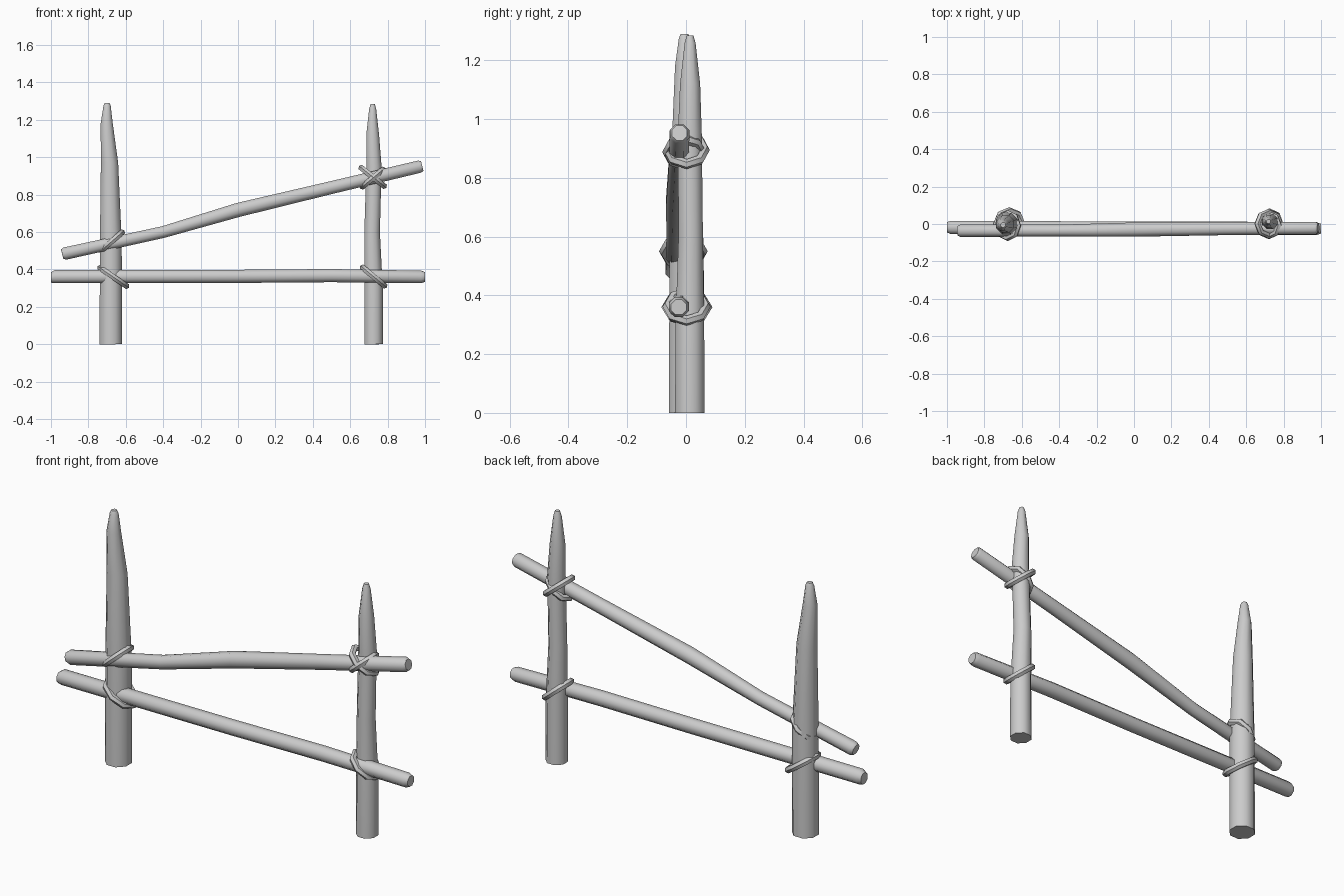
import bpy, bmesh, math
from mathutils import Vector

if "Cube" in bpy.data.objects:
    bpy.data.objects.remove(bpy.data.objects["Cube"])

wood = bpy.data.materials.new("pale grey wood")
wood.use_nodes = True
wood.diffuse_color = (0.6, 0.6, 0.6, 1)
wood.node_tree.nodes["Principled BSDF"].inputs["Base Color"].default_value = (0.6, 0.6, 0.6, 1)


def sweep(name, path, radii, sides, closed=False):
    """Skin a round tube along a path lying roughly in the xz plane."""
    bm = bmesh.new()
    pts = [Vector(p) for p in path]
    n = len(pts)
    rings = []
    for i, p in enumerate(pts):
        if closed:
            tangent = pts[(i + 1) % n] - pts[i - 1]
            # Cross-section axes from the plane normal of the loop
            side = (pts[0] - pts[n // 2]).cross(Vector((0, 1, 0))).normalized()
        else:
            tangent = pts[-1] - pts[0]
            side = Vector((0, 1, 0))
        tangent.normalize()
        side = (side - tangent * side.dot(tangent)).normalized()
        other = tangent.cross(side)
        ring = []
        for k in range(sides):
            a = math.tau * (k + 0.5) / sides
            ring.append(bm.verts.new(p + radii[i] * (math.cos(a) * side + math.sin(a) * other)))
        rings.append(ring)
    for i in range(n if closed else n - 1):
        a, b = rings[i], rings[(i + 1) % n]
        for k in range(sides):
            j = (k + 1) % sides
            bm.faces.new((a[k], a[j], b[j], b[k]))
    if not closed:
        bm.faces.new(rings[0])
        bm.faces.new(rings[-1])
    bmesh.ops.recalc_face_normals(bm, faces=bm.faces)
    mesh = bpy.data.meshes.new(name)
    bm.to_mesh(mesh)
    bm.free()
    mesh.materials.append(wood)
    obj = bpy.data.objects.new(name, mesh)
    bpy.context.collection.objects.link(obj)
    bpy.ops.object.select_all(action='DESELECT')
    obj.select_set(True)
    bpy.context.view_layer.objects.active = obj
    bpy.ops.object.shade_smooth_by_angle(angle=math.radians(50))
    return obj


def lashing(name, centre, half, depth, thick=0.017):
    """Tilted oval loop; half is its x and z reach, depth its y reach."""
    c, u, v = Vector(centre), Vector((half[0], 0, half[1])), Vector((0, depth, 0))
    path = [c + math.cos(math.tau * i / 8) * u + math.sin(math.tau * i / 8) * v for i in range(8)]
    sweep(name, path, [thick] * 8, 6, closed=True)


# Sharpened upright posts
sweep("right_post",
      [(-0.68, 0.002, 0), (-0.68, 0.002, 0.55), (-0.687, 0, 0.97), (-0.702, -0.005, 1.18),
       (-0.70, -0.005, 1.275), (-0.70, -0.005, 1.29)],
      [0.065, 0.063, 0.05, 0.035, 0.021, 0.014], 8)
sweep("left_post",
      [(0.725, 0.013, 0), (0.725, 0.013, 0.3), (0.717, 0.016, 0.6), (0.727, 0.013, 0.95),
       (0.72, 0.014, 1.12), (0.72, 0.014, 1.26), (0.72, 0.014, 1.285)],
      [0.054, 0.053, 0.045, 0.044, 0.037, 0.02, 0.012], 8)

# Level rail and slanted rail
sweep("lower_rail",
      [(-1.0, -0.018, 0.357), (-0.98, -0.018, 0.362), (0, -0.022, 0.363), (0.5, -0.022, 0.367),
       (0.98, -0.025, 0.36), (1.0, -0.025, 0.36)],
      [0.030, 0.038, 0.038, 0.038, 0.036, 0.028], 8)
sweep("slanted_rail",
      [(-0.94, -0.036, 0.482), (-0.925, -0.036, 0.485), (-0.4, -0.035, 0.60), (0, -0.03, 0.718),
       (0.5, -0.025, 0.838), (0.972, -0.022, 0.95), (0.985, -0.022, 0.953)],
      [0.028, 0.036, 0.034, 0.041, 0.037, 0.036, 0.028], 8)

# Rope lashings at the crossings
lashing("right_lower_lashing", (-0.667, 0.003, 0.36), (0.07, -0.048), 0.07)
lashing("right_upper_lashing", (-0.675, -0.009, 0.55), (0.055, 0.048), 0.066)
lashing("left_lower_lashing", (0.725, 0.002, 0.362), (0.058, -0.048), 0.065)
lashing("left_upper_lashing", (0.72, 0.002, 0.895), (0.06, -0.048), 0.062)
lashing("left_cross_lashing", (0.72, -0.006, 0.888), (0.054, 0.045), 0.058)
